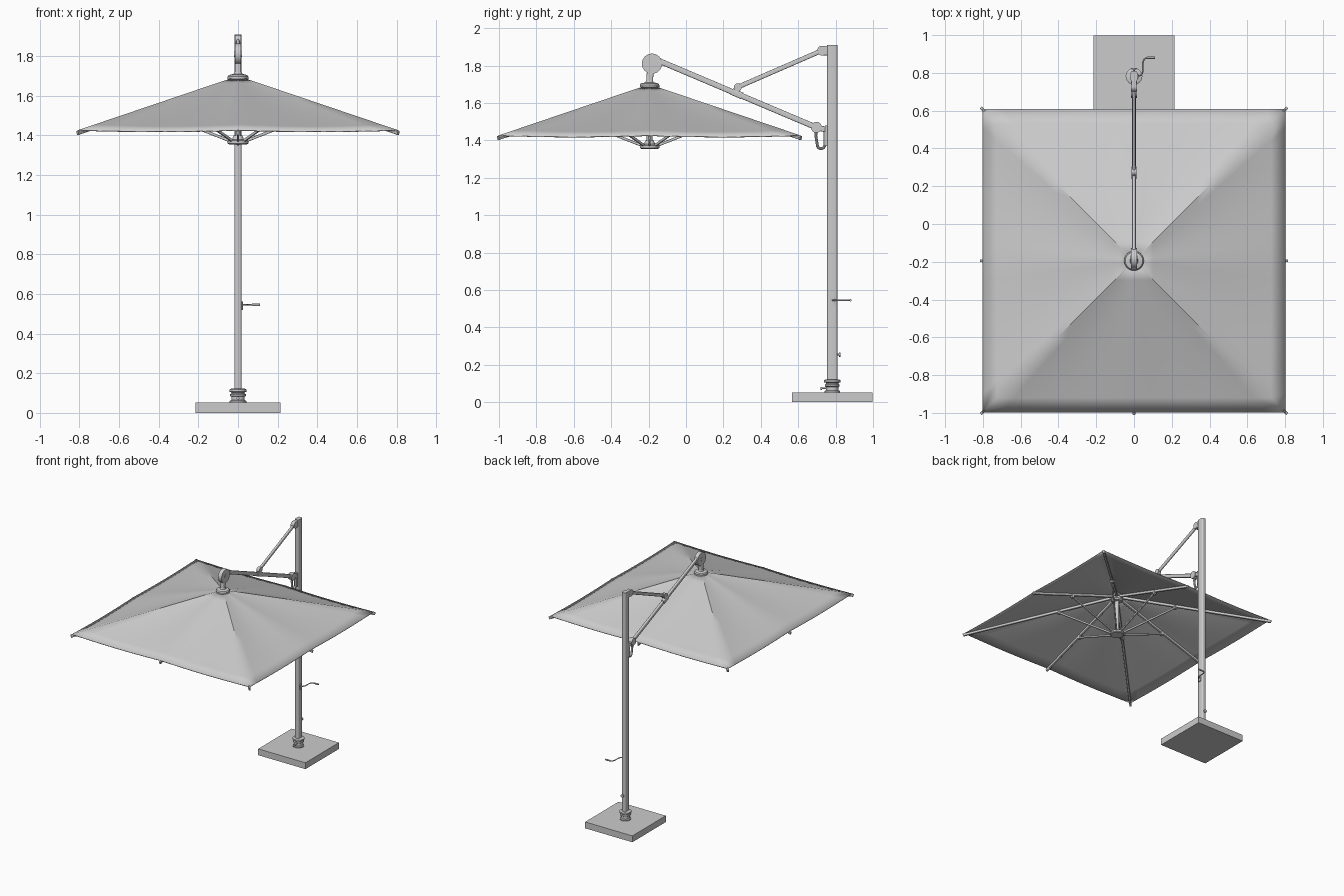
import bpy, bmesh
from math import pi, sin, cos
from mathutils import Vector, Matrix

cube = bpy.data.objects.get("Cube")
if cube:
    bpy.data.objects.remove(cube)

grey = bpy.data.materials.new("light grey")
grey.use_nodes = True
grey.diffuse_color = (0.6, 0.6, 0.6, 1)
grey.node_tree.nodes["Principled BSDF"].inputs["Base Color"].default_value = (0.6, 0.6, 0.6, 1)
parts = []


def add(name, data):
    obj = bpy.data.objects.new(name, data)
    bpy.context.scene.collection.objects.link(obj)
    data.materials.append(grey)
    parts.append(obj)
    return obj


def finish(name, bm):
    bmesh.ops.recalc_face_normals(bm, faces=bm.faces)
    mesh = bpy.data.meshes.new(name)
    bm.to_mesh(mesh)
    bm.free()
    return add(name, mesh)


def frame(a, b):
    """Matrix with local z running from a to b and local x level."""
    d = (b - a).normalized()
    side = d.cross(Vector((0, 0, 1)))
    side = side.normalized() if side.length > 1e-4 else Vector((1, 0, 0))
    m = Matrix((side, d.cross(side), d)).transposed().to_4x4()
    return Matrix.Translation((a + b) / 2) @ m


def bar(name, a, b, wide, deep, rounding):
    """Rectangular bar with rounded long edges."""
    a, b = Vector(a), Vector(b)
    bm = bmesh.new()
    bmesh.ops.create_cube(bm, size=1)
    bmesh.ops.scale(bm, vec=(wide, deep, (b - a).length), verts=bm.verts)
    if rounding:
        long_edges = [e for e in bm.edges
                      if abs(e.verts[0].co.z - e.verts[1].co.z) > 1e-5]
        bmesh.ops.bevel(bm, geom=long_edges, offset=rounding, segments=4,
                        profile=0.5, affect='EDGES')
    bm.transform(frame(a, b))
    return finish(name, bm)


def rod(name, a, b, r, r2=None, sides=20):
    a, b = Vector(a), Vector(b)
    bm = bmesh.new()
    bmesh.ops.create_cone(bm, cap_ends=True, segments=sides, radius1=r,
                          radius2=r if r2 is None else r2, depth=(b - a).length)
    bm.transform(frame(a, b))
    return finish(name, bm)


def pin(name, y, z, r, thick):
    """Disc standing across the x axis."""
    return rod(name, (-thick / 2, y, z), (thick / 2, y, z), r, sides=32)


def lathe(name, x, y, profile, steps=32):
    bm = bmesh.new()
    rings = [[bm.verts.new((x + r * cos(2 * pi * i / steps), y + r * sin(2 * pi * i / steps), z))
              for i in range(steps)] for r, z in profile]
    for low, high in zip(rings, rings[1:]):
        for i in range(steps):
            j = (i + 1) % steps
            bm.faces.new((low[i], low[j], high[j], high[i]))
    bm.faces.new(rings[0])
    bm.faces.new(rings[-1])
    return finish(name, bm)


def tube(name, points, r, closed=False):
    curve = bpy.data.curves.new(name, 'CURVE')
    curve.dimensions = '3D'
    curve.bevel_depth = r
    curve.bevel_resolution = 3
    curve.use_fill_caps = True
    spline = curve.splines.new('POLY')
    spline.points.add(len(points) - 1)
    for p, co in zip(spline.points, points):
        p.co = (*co, 1)
    spline.use_cyclic_u = closed
    return add(name, curve)


CY, HALF = -0.195, 0.803       # canopy centre and half width
TOP, RIM = 1.7, 1.428          # canopy peak and rim heights
MAST = 0.782                   # mast position on y

# Canopy: square tent, cloth sagging a little between eight ribs
SEG, RINGS = 8, 10
corners = [Vector((x, y)) for x, y in ((1, 0), (1, 1), (0, 1), (-1, 1), (-1, 0), (-1, -1), (0, -1), (1, -1))]
rim = []
for k, c in enumerate(corners):
    for i in range(SEG):
        u = i / SEG
        rim.append((c.lerp(corners[(k + 1) % len(corners)], u), sin(pi * u)))
bm = bmesh.new()
loops = []
for n in range(RINGS + 1):
    s = 0.03 + 0.97 * n / RINGS
    loops.append([bm.verts.new((p.x * HALF * s, CY + p.y * HALF * s,
                                TOP + (RIM - TOP) * s - 0.01 * sag * sin(pi * s * 0.75)))
                  for p, sag in rim])
for inner, outer in zip(loops, loops[1:]):
    for i in range(len(rim)):
        j = (i + 1) % len(rim)
        bm.faces.new((inner[i], outer[i], outer[j], inner[j]))
canopy = finish("canopy", bm)
if canopy.data.polygons[0].normal.z < 0:
    canopy.data.flip_normals()
solid = canopy.modifiers.new("cloth thickness", 'SOLIDIFY')
solid.thickness = 0.005
solid.offset = -1

# Ribs, stretchers and rib tips below the canopy
for c in corners:
    def at(radius, z, c=c):
        d = c.normalized() * radius
        return Vector((d.x, CY + d.y, z))
    reach = HALF * c.length
    drop = (RIM - TOP) / reach
    bar("rib", at(0.03, TOP - 0.026), at(reach, RIM - 0.014), 0.016, 0.02, 0.004)
    bar("rib_tip", at(reach - 0.02, RIM - 0.007), at(reach + 0.009, RIM - 0.016), 0.014, 0.022, 0.004)
    joint = at(0.43, TOP + drop * 0.43 - 0.03)
    bar("stretcher", at(0.04, 1.372), joint, 0.011, 0.014, 0.003)
    bar("stretcher_joint", joint + Vector((0, 0, -0.012)), joint + Vector((0, 0, 0.016)), 0.022, 0.022, 0.004)

# Centre pole with lower and upper hubs
rod("centre_pole", (0, CY, 1.36), (0, CY, TOP), 0.015)
lathe("lower_hub", 0, CY, [(0.046, 1.355), (0.052, 1.36), (0.052, 1.374), (0.03, 1.38), (0.022, 1.4)])
lathe("upper_hub", 0, CY, [(0.035, 1.64), (0.045, 1.65), (0.045, 1.668)])
lathe("top_cap", 0, CY, [(0.052, 1.685), (0.052, 1.697), (0.046, 1.705), (0.022, 1.71), (0.018, 1.72)])

# Hanger: neck and round knuckle
bar("hanger_neck", (0, CY, 1.71), (0, CY + 0.006, 1.8), 0.03, 0.036, 0.008)
pin("hanger_knuckle", -0.182, 1.81, 0.054, 0.032)
pin("hanger_pin", -0.182, 1.81, 0.014, 0.038)

# Sloping arm, upper strut and their joints
bar("arm", (0, -0.16, 1.832), (0, 0.7, 1.468), 0.019, 0.03, 0.007)
bar("strut", (0, 0.27, 1.682), (0, 0.735, 1.884), 0.017, 0.025, 0.006)
bar("arm_collar", (0, 0.245, 1.661), (0, 0.3, 1.638), 0.026, 0.036, 0.007)
pin("strut_joint", 0.277, 1.684, 0.021, 0.026)
pin("top_joint", 0.727, 1.88, 0.026, 0.03)
bar("top_bracket", (0, 0.727, 1.88), (0, 0.77, 1.88), 0.028, 0.052, 0.004)
pin("slider_joint", 0.697, 1.47, 0.029, 0.034)
bar("slider_bracket", (0, 0.7, 1.468), (0, 0.765, 1.455), 0.026, 0.03, 0.004)
bar("slider_plate", (0, 0.75, 1.37), (0, 0.75, 1.48), 0.03, 0.014, 0.004)

# Loop handle hanging under the slider
low = [(0, 0.722 + 0.02 * cos(t * pi / 8), 1.376 - 0.02 * sin(t * pi / 8)) for t in range(9)]
tube("slider_handle", [(0, 0.742, 1.455)] + low + [(0, 0.694, 1.425), (0, 0.697, 1.455)], 0.008)

# Mast
bar("mast", (0, MAST, 0.06), (0, MAST, 1.91), 0.036, 0.055, 0.011)

# Crank and its socket
bar("crank_socket", (0.019, MAST, 0.52), (0.019, MAST, 0.562), 0.012, 0.024, 0.003)
tube("crank", [(0.018, MAST, 0.545), (0.036, 0.787, 0.545), (0.045, 0.8, 0.545), (0.047, 0.855, 0.545),
               (0.053, 0.872, 0.545), (0.066, 0.88, 0.545), (0.075, 0.88, 0.545)], 0.004)
rod("crank_grip", (0.07, 0.88, 0.545), (0.112, 0.88, 0.545), 0.006)

# Lock knob on the back of the mast
rod("knob_stem", (0, 0.8, 0.255), (0, 0.822, 0.255), 0.005)
rod("knob", (0, 0.817, 0.255), (0, 0.827, 0.255), 0.012)

# Base slab, swivel collar and foot pedal
bar("base_slab", (0, MAST, 0), (0, MAST, 0.052), 0.427, 0.432, 0)
lathe("swivel_collar", 0, MAST, [(0.042, 0.05), (0.042, 0.06), (0.034, 0.064), (0.034, 0.082), (0.04, 0.086),
                                 (0.04, 0.094), (0.034, 0.098), (0.034, 0.104), (0.044, 0.107),
                                 (0.044, 0.118), (0.036, 0.122)])
rod("pedal_stem", (0, MAST, 0.074), (0, 0.725, 0.074), 0.004)
rod("pedal", (0, 0.728, 0.074), (0, 0.718, 0.074), 0.008)

# Turn tubes into meshes and smooth round surfaces
bpy.ops.object.select_all(action='DESELECT')
for obj in parts:
    obj.select_set(obj.type == 'CURVE')
    if obj.type == 'CURVE':
        bpy.context.view_layer.objects.active = obj
bpy.ops.object.convert(target='MESH')
for obj in parts:
    obj.select_set(True)
bpy.context.view_layer.objects.active = canopy
bpy.ops.object.shade_smooth_by_angle(angle=pi / 5)
